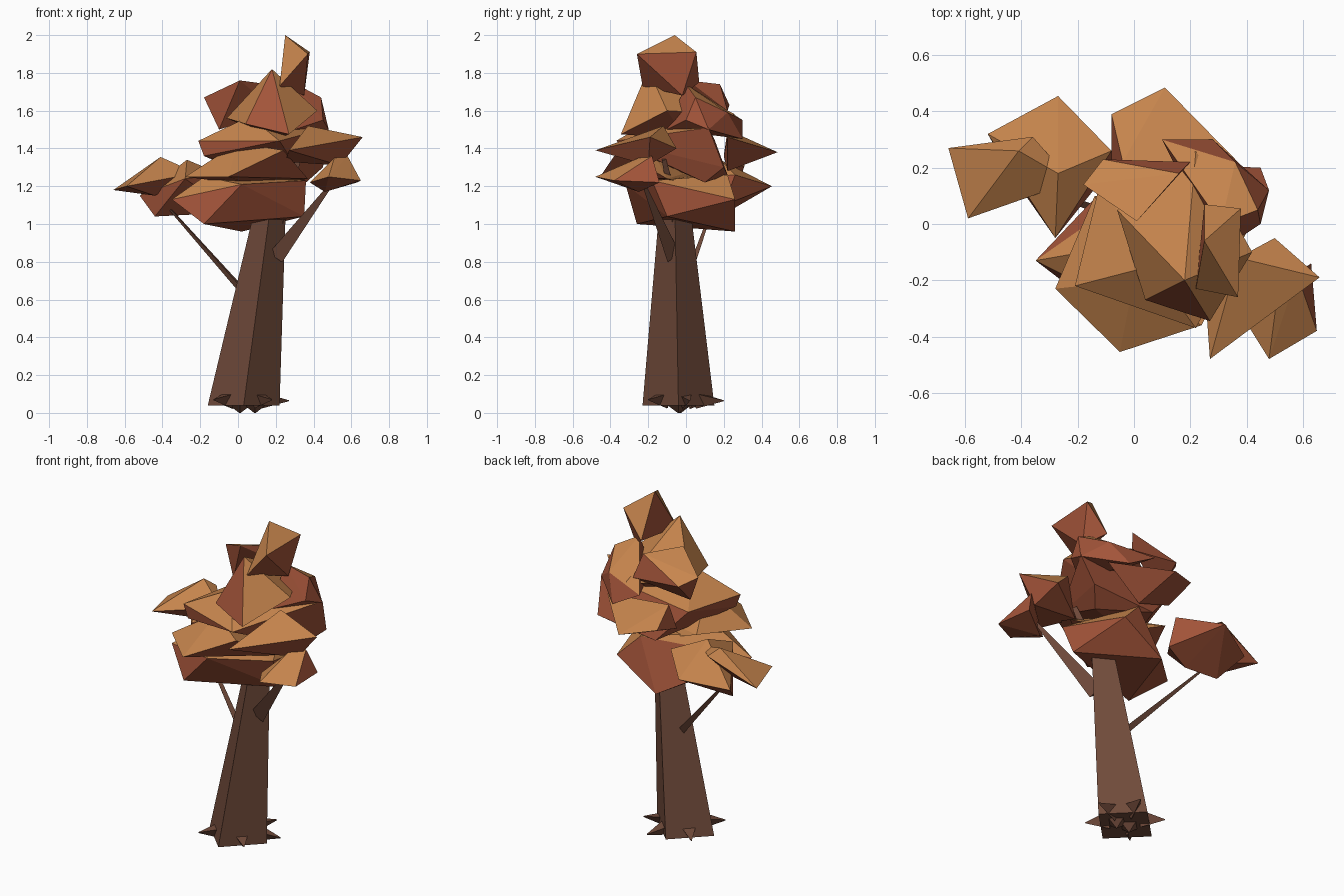
import bpy, bmesh, math
from mathutils import Vector


def material(name, rgb):
    m = bpy.data.materials.new(name)
    m.diffuse_color = (*rgb, 1)
    return m


BARK = material("bark", (0.16, 0.068, 0.042))
SUNNY = material("leaf_top", (0.57, 0.235, 0.075))
SHADE = material("leaf_side", (0.37, 0.09, 0.042))


def finish(bm, name, mats):
    bmesh.ops.recalc_face_normals(bm, faces=bm.faces)
    me = bpy.data.meshes.new(name)
    bm.to_mesh(me)
    bm.free()
    for m in mats:
        me.materials.append(m)
    ob = bpy.data.objects.new(name, me)
    bpy.context.collection.objects.link(ob)
    return ob


def limb(name, a, b, r1, r2, sides, level=False):
    """Tapered faceted limb from a to b; level keeps both ends horizontal, one corner to the front."""
    a, b = Vector(a), Vector(b)
    q = (b - a).to_track_quat('Z', 'Y')
    if level:
        q.identity()
    bm = bmesh.new()
    rings = []
    for c, r in ((a, r1), (b, r2)):
        rings.append([bm.verts.new(c + q @ Vector((r * math.cos(t), r * math.sin(t), 0)))
                      for t in (2 * math.pi * i / sides - math.pi / 2 for i in range(sides))])
    lo, hi = rings
    for i in range(sides):
        j = (i + 1) % sides
        bm.faces.new((lo[i], lo[j], hi[j], hi[i]))
    bm.faces.new(lo)
    bm.faces.new(hi)
    return finish(bm, name, [BARK])


def clump(name, *points):
    """Angular leaf mass: convex hull of a few corners, lighter on top."""
    bm = bmesh.new()
    verts = [bm.verts.new(p) for p in points]
    bmesh.ops.convex_hull(bm, input=verts)
    loose = [v for v in bm.verts if not v.link_faces]
    bmesh.ops.delete(bm, geom=loose, context='VERTS')
    bmesh.ops.recalc_face_normals(bm, faces=bm.faces)
    for f in bm.faces:
        f.normal_update()
        f.material_index = 0 if f.normal.z > 0.4 else 1
    return finish(bm, name, [SUNNY, SHADE])


# Trunk, leaning to the right
limb("trunk", (0.03, -0.04, 0.04), (0.18, -0.06, 1.15), 0.19, 0.075, 4, level=True)

# Branches
limb("left_branch", (0.05, -0.02, 0.62), (-0.36, 0.14, 1.08), 0.022, 0.008, 3)
limb("right_branch", (0.2, -0.08, 0.83), (0.5, -0.23, 1.22), 0.05, 0.01, 3)
limb("inner_branch", (0.2, -0.05, 1.0), (0.32, -0.12, 1.34), 0.04, 0.015, 3)

# Root spikes around the foot, with small ones going into the ground
for i, tip in enumerate([(0.27, 0.02, 0.065), (0.18, -0.2, 0.07), (-0.13, -0.19, 0.07),
                         (0.12, 0.2, 0.065), (-0.12, 0.12, 0.06)]):
    inner = Vector((0.03, -0.04, 0.085)).lerp(Vector(tip), 0.4)
    limb(f"root_{i + 1}", inner, tip, 0.055, 0.003, 3)
for i, (x, y) in enumerate([(0.01, -0.03), (0.09, -0.04)]):
    limb(f"root_tip_{i + 1}", (x, y, 0.05), (x, y, 0.0), 0.07, 0.004, 4)

# Crown, from the top down
clump("crown_tip", (0.25, -0.06, 2.0), (0.38, 0.055, 1.91), (0.25, 0.07, 1.75),
      (0.37, -0.26, 1.9), (0.22, -0.23, 1.73), (0.35, -0.02, 1.68))
clump("crown_upper", (0.18, -0.2, 1.82), (0.27, -0.345, 1.475), (-0.06, 0.05, 1.56),
      (0.22, 0.26, 1.58), (0.42, -0.1, 1.6), (0.04, -0.27, 1.53), (0.2, 0.0, 1.45))
clump("crown_upper_left", (0.01, 0.01, 1.76), (0.16, 0.18, 1.74), (-0.18, 0.14, 1.67),
      (-0.11, 0.23, 1.63), (-0.1, 0.1, 1.5), (0.2, 0.22, 1.6))
clump("crown_upper_right", (0.31, 0.0, 1.74), (0.44, 0.05, 1.67), (0.45, 0.0, 1.55),
      (0.36, 0.22, 1.59), (0.3, -0.1, 1.5), (0.48, 0.12, 1.5), (0.1, 0.3, 1.55),
      (0.28, 0.3, 1.45))
clump("crown_right", (0.37, -0.12, 1.52), (0.66, -0.19, 1.46), (0.27, -0.48, 1.39),
      (0.5, -0.05, 1.4), (0.54, -0.2, 1.31), (0.25, -0.2, 1.33))
clump("crown_lower_right", (0.58, -0.18, 1.36), (0.51, -0.25, 1.35), (0.65, -0.38, 1.23),
      (0.48, -0.48, 1.25), (0.63, -0.14, 1.22), (0.38, -0.32, 1.22), (0.46, -0.25, 1.17))
clump("crown_middle", (-0.21, -0.22, 1.44), (0.06, -0.15, 1.57), (0.22, -0.37, 1.44),
      (0.48, 0.12, 1.51), (0.45, 0.2, 1.3), (-0.12, 0.15, 1.45), (0.36, 0.1, 1.22),
      (-0.18, -0.22, 1.36), (0.05, 0.22, 1.26))
clump("crown_front", (-0.28, -0.23, 1.25), (0.0, -0.2, 1.43), (0.24, -0.36, 1.39),
      (-0.05, -0.455, 1.25), (0.37, -0.1, 1.24), (-0.14, 0.1, 1.3), (0.1, 0.05, 1.2))
clump("crown_base", (-0.35, -0.13, 1.13), (-0.18, -0.26, 1.0), (0.02, -0.32, 1.21),
      (0.36, -0.18, 1.23), (0.35, -0.1, 1.04), (0.02, 0.26, 0.96), (0.28, 0.26, 1.13),
      (-0.18, -0.1, 1.25), (0.15, 0.22, 1.26))
clump("crown_left", (-0.27, 0.18, 1.34), (-0.52, 0.32, 1.15), (-0.27, 0.455, 1.2),
      (-0.08, 0.26, 1.26), (-0.28, -0.05, 1.24), (-0.44, 0.18, 1.04), (-0.24, 0.15, 1.05),
      (-0.08, 0.2, 1.1))
clump("crown_left_tip", (-0.66, 0.27, 1.18), (-0.41, 0.26, 1.355), (-0.36, 0.31, 1.31),
      (-0.59, 0.02, 1.2), (-0.44, 0.17, 1.15), (-0.22, 0.15, 1.27))
clump("crown_back", (0.11, 0.485, 1.38), (-0.08, 0.39, 1.42), (-0.04, 0.22, 1.5),
      (0.37, 0.22, 1.46), (-0.08, 0.2, 1.36), (0.15, 0.22, 1.28))
